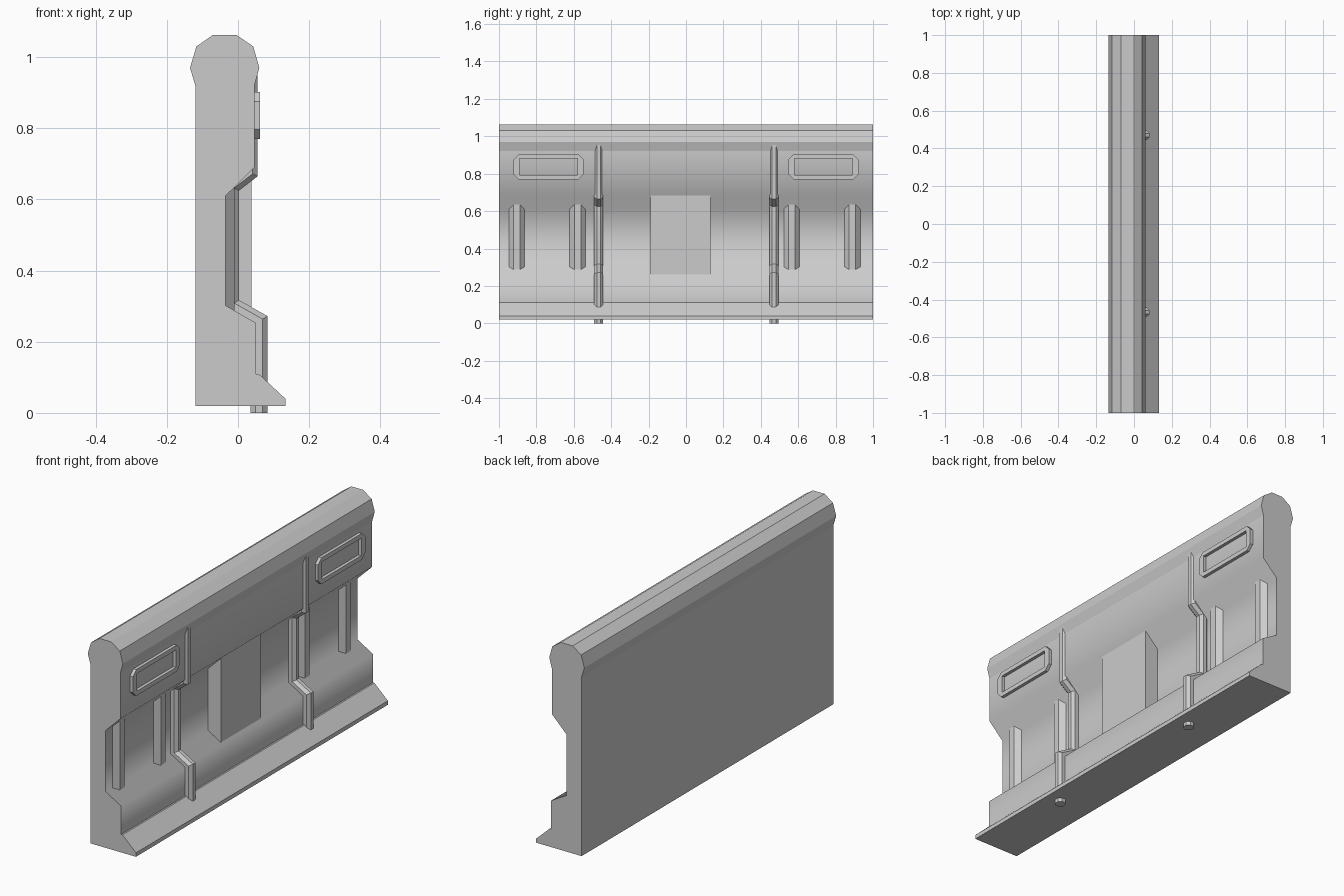
import bpy, bmesh, math
from mathutils import Vector

if "Cube" in bpy.data.objects:
    bpy.data.objects.remove(bpy.data.objects["Cube"])


def make_object(name, bm):
    bmesh.ops.recalc_face_normals(bm, faces=bm.faces[:])
    mesh = bpy.data.meshes.new(name)
    bm.to_mesh(mesh)
    bm.free()
    obj = bpy.data.objects.new(name, mesh)
    bpy.context.collection.objects.link(obj)
    return obj


def extrude_loop(name, points, offset):
    """Close a loop of 3D points and extrude it into a solid."""
    bm = bmesh.new()
    face = bm.faces.new([bm.verts.new(p) for p in points])
    ext = bmesh.ops.extrude_face_region(bm, geom=[face], use_keep_orig=True)
    verts = [g for g in ext["geom"] if isinstance(g, bmesh.types.BMVert)]
    bmesh.ops.translate(bm, verts=verts, vec=offset)
    return make_object(name, bm)


def octagon(apothem):
    r = apothem / math.cos(math.pi / 8)
    return [(r * math.cos(math.pi * (i + .5) / 4), r * math.sin(math.pi * (i + .5) / 4))
            for i in range(8)]


# Wall: one cross-section along y, with smooth shading across the recess bends
bends = [(.046, .69), (-.035, .61), (-.035, .302), (.05, .253)]
profile = [(-.12, .02), (-.12, .92), (-.135, .97), (-.117, 1.03), (-.07, 1.063),
           (-.005, 1.063), (.043, 1.03), (.06, .97), (.046, .92)] + bends + \
          [(.05, .11), (.058, .11), (.133, .04), (.133, .02)]
wall = extrude_loop("barrier_wall", [(x, -1, z) for x, z in profile], (0, 2, 0))
for poly in wall.data.polygons:
    poly.use_smooth = True
for edge in wall.data.edges:
    a, b = (wall.data.vertices[i].co for i in edge.vertices)
    soft = abs(a.y - b.y) > 1 and any(
        abs(a.x - x) < 1e-4 and abs(a.z - z) < 1e-4 for x, z in bends)
    edge.use_edge_sharp = not soft

# Raised block in the middle of the recess
extrude_loop("centre_block", [(-.08, -.19, .24), (-.08, .13, .24), (-.08, .13, .70),
                              (-.08, -.19, .70)], (.118, 0, 0))

# Vertical eight-sided ribs, buried in the recess slopes at both ends
for i, y in enumerate((-.905, -.58, .565, .89)):
    extrude_loop(f"rib_{i + 1}", [(-.052 + x, y + dy, .27) for x, dy in octagon(.042)],
                 (0, 0, .38))


# Pipes: mitred octagonal sweep following the outermost line of the pipe
def pipe(name, y, path, apothem):
    pts = [Vector(p) for p in path]
    bm = bmesh.new()
    rings = []
    for i, p in enumerate(pts):
        d1 = (p - pts[max(i - 1, 0)]) if i else pts[1] - p
        d2 = (pts[i + 1] - p) if i < len(pts) - 1 else d1
        n1, n2 = (Vector((-d.y, d.x)).normalized() for d in (d1, d2))
        mitre = (n1 + n2) / (1 + n1.dot(n2))
        rings.append([bm.verts.new((p.x + mitre.x * (o - apothem), y + dy,
                                    p.y + mitre.y * (o - apothem)))
                      for o, dy in octagon(apothem)])
    for a, b in zip(rings, rings[1:]):
        for k in range(8):
            bm.faces.new((a[k], a[(k + 1) % 8], b[(k + 1) % 8], b[k]))
    bm.faces.new(rings[0])
    bm.faces.new(rings[-1])
    return make_object(name, bm)


pipe_path = [(.055, .96), (.055, .665), (.003, .625), (.003, .317), (.083, .272), (.083, 0)]
for side, y in (("left", -.467), ("right", .47)):
    pipe("pipe_" + side, y, pipe_path, .024)

# Raised rectangular frames with clipped outer corners
for side, yc in (("left", -.735), ("right", .735)):
    bm = bmesh.new()
    zc, loops = .836, []
    for hy, hz, c in ((.187, .066, .026), (.155, .044, 0)):
        corners = []
        for sy, sz in ((1, 1), (-1, 1), (-1, -1), (1, -1)):
            pair = [(sy * hy, sz * (hz - c)), (sy * (hy - c), sz * hz)]
            corners += pair if sy * sz > 0 else pair[::-1]
        loops.append([[bm.verts.new((x, yc + a, zc + b)) for a, b in corners]
                      for x in (.03, .062)])
    (ob, of), (ib, inf) = loops
    for k in range(8):
        n = (k + 1) % 8
        for a, b in ((ob, of), (of, inf), (inf, ib), (ib, ob)):
            bm.faces.new((a[k], a[n], b[n], b[k]))
    bmesh.ops.remove_doubles(bm, verts=bm.verts[:], dist=1e-5)
    make_object("panel_frame_" + side, bm)
